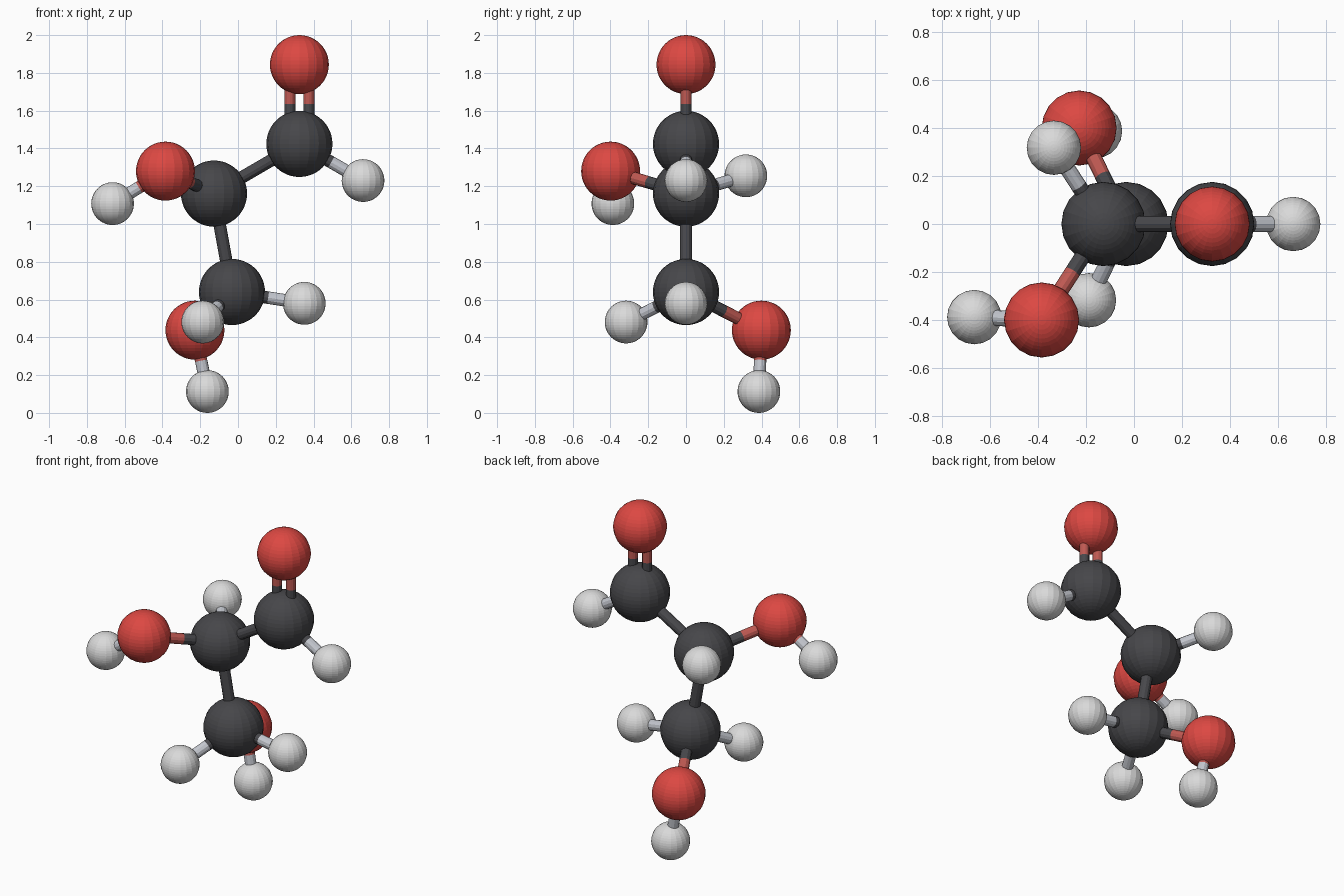
import bpy
import bmesh
from mathutils import Vector, Matrix

if "Cube" in bpy.data.objects:
    bpy.data.objects.remove(bpy.data.objects["Cube"])


def material(name, rgb):
    m = bpy.data.materials.new(name)
    m.diffuse_color = (*rgb, 1.0)
    m.use_nodes = True
    m.node_tree.nodes["Principled BSDF"].inputs["Base Color"].default_value = m.diffuse_color
    return m


# Colours: ball and slightly muted rod for each kind of atom
BALL = {
    "carbon": material("charcoal", (0.062, 0.062, 0.068)),
    "oxygen": material("red", (0.72, 0.065, 0.055)),
    "hydrogen": material("light grey", (0.70, 0.70, 0.70)),
}
ROD = {
    "carbon": material("charcoal rod", (0.065, 0.065, 0.072)),
    "oxygen": material("muted red", (0.52, 0.10, 0.085)),
    "hydrogen": material("blue grey", (0.55, 0.57, 0.62)),
}
RADIUS = {"carbon": 0.175, "oxygen": 0.156, "hydrogen": 0.113}
ROD_RADIUS = 0.033

# Atoms: name -> (element, centre)
ATOMS = {
    "upper_carbon": ("carbon", (0.325, 0, 1.424)),
    "middle_carbon": ("carbon", (-0.127, 0, 1.161)),
    "lower_carbon": ("carbon", (-0.032, 0, 0.64)),
    "top_oxygen": ("oxygen", (0.325, 0, 1.844)),
    "front_oxygen": ("oxygen", (-0.384, -0.399, 1.28)),
    "back_oxygen": ("oxygen", (-0.228, 0.399, 0.438)),
    "right_hydrogen": ("hydrogen", (0.662, 0, 1.23)),
    "back_hydrogen": ("hydrogen", (-0.333, 0.317, 1.255)),
    "left_hydrogen": ("hydrogen", (-0.664, -0.387, 1.108)),
    "low_right_hydrogen": ("hydrogen", (0.351, 0, 0.58)),
    "low_front_hydrogen": ("hydrogen", (-0.187, -0.317, 0.481)),
    "bottom_hydrogen": ("hydrogen", (-0.162, 0.386, 0.113)),
}

# Bonds: (atom, atom, sideways offsets of the rods)
SINGLE, DOUBLE = (0,), (-0.05, 0.05)
BONDS = [
    ("upper_carbon", "top_oxygen", DOUBLE),
    ("upper_carbon", "middle_carbon", SINGLE),
    ("upper_carbon", "right_hydrogen", SINGLE),
    ("middle_carbon", "lower_carbon", SINGLE),
    ("middle_carbon", "front_oxygen", SINGLE),
    ("middle_carbon", "back_hydrogen", SINGLE),
    ("front_oxygen", "left_hydrogen", SINGLE),
    ("lower_carbon", "back_oxygen", SINGLE),
    ("lower_carbon", "low_right_hydrogen", SINGLE),
    ("lower_carbon", "low_front_hydrogen", SINGLE),
    ("back_oxygen", "bottom_hydrogen", SINGLE),
]


def add_object(name, bm, mat):
    mesh = bpy.data.meshes.new(name)
    bm.to_mesh(mesh)
    bm.free()
    mesh.materials.append(mat)
    obj = bpy.data.objects.new(name, mesh)
    bpy.context.collection.objects.link(obj)
    return obj


def ball(name, element, centre):
    bm = bmesh.new()
    bmesh.ops.create_uvsphere(bm, u_segments=20, v_segments=24, radius=RADIUS[element])
    add_object(name, bm, BALL[element]).location = centre


def rod(name, start, end, mat, radius):
    axis = end - start
    turn = Vector((0, 0, 1)).rotation_difference(axis).to_matrix().to_4x4()
    bm = bmesh.new()
    bmesh.ops.create_cone(bm, cap_ends=True, segments=12, radius1=radius, radius2=radius,
                          depth=axis.length,
                          matrix=Matrix.Translation((start + end) / 2) @ turn)
    add_object(name, bm, mat)


# Balls
for name, (element, centre) in ATOMS.items():
    ball(name, element, centre)

# Rods: each half takes the colour of the ball it joins
for a, b, offsets in BONDS:
    kind_a, pa = ATOMS[a][0], Vector(ATOMS[a][1])
    kind_b, pb = ATOMS[b][0], Vector(ATOMS[b][1])
    radius = 0.029 if len(offsets) > 1 else ROD_RADIUS
    for i, dx in enumerate(offsets):
        shift = Vector((dx, 0, 0))
        mid = (pa + pb) / 2 + shift
        label = f"rod_{a}_to_{b}_{i + 1}"
        if kind_a == kind_b:
            rod(label, pa + shift, pb + shift, ROD[kind_a], radius)
        else:
            rod(label + "_near", pa + shift, mid, ROD[kind_a], radius)
            rod(label + "_far", mid, pb + shift, ROD[kind_b], radius)
